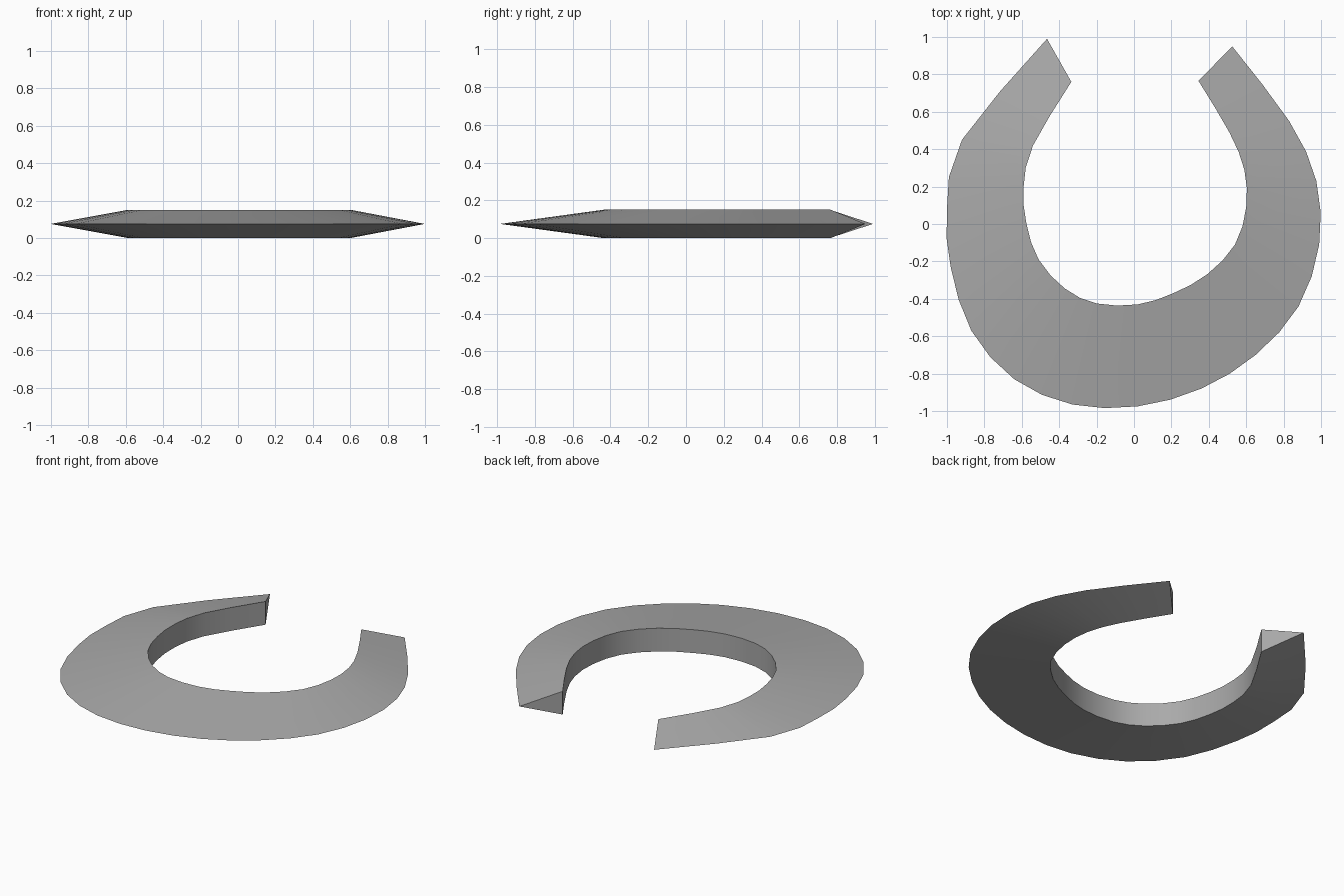
import bpy
import bmesh
from mathutils import Vector

HEIGHT = 0.15

cube = bpy.data.objects.get("Cube")
if cube:
    bpy.data.objects.remove(cube, do_unlink=True)

# Matching control points along the outer rim and the inner wall, left tip to right tip
OUTER = [(-.465, .99), (-.92, .45), (-1, .08), (-.98, -.23), (-.87, -.57),
         (-.64, -.83), (-.33, -.965), (.02, -.975), (.36, -.88), (.65, -.7),
         (.88, -.44), (.99, -.11), (.975, .23), (.83, .55), (.525, .95)]
INNER = [(-.335, .76), (-.54, .42), (-.59, .2), (-.575, 0), (-.51, -.19),
         (-.37, -.345), (-.2, -.425), (.02, -.43), (.21, -.37), (.39, -.27),
         (.54, -.11), (.6, .09), (.59, .29), (.51, .49), (.345, .765)]


def refine(points):
    """Add one smoothly interpolated point between each pair of controls."""
    pts = [Vector(p) for p in points]
    ext = [2 * pts[0] - pts[1]] + pts + [2 * pts[-1] - pts[-2]]
    result = []
    for a, b, c, d in zip(ext, ext[1:], ext[2:], ext[3:]):
        result += [b, (9 * (b + c) - a - d) / 16]
    return result + [pts[-1]]


def grey_material():
    mat = bpy.data.materials.new("plain_grey")
    colour = (0.4, 0.4, 0.4, 1)
    mat.use_nodes = True
    mat.diffuse_color = colour
    mat.node_tree.nodes["Principled BSDF"].inputs["Base Color"].default_value = colour
    return mat


# Triangular sections: a thin outer rim and a tall inner wall
bm = bmesh.new()
sections = []
for rim, wall in zip(refine(OUTER), refine(INNER)):
    corners = [(rim, HEIGHT / 2), (wall, HEIGHT), (wall, 0)]
    sections.append([bm.verts.new((p.x, p.y, z)) for p, z in corners])

# Skin between neighbouring sections
for here, there in zip(sections, sections[1:]):
    for i in range(3):
        j = (i + 1) % 3
        bm.faces.new((here[i], here[j], there[j], there[i]))

# End caps
bm.faces.new(sections[0])
bm.faces.new(sections[-1])
bmesh.ops.recalc_face_normals(bm, faces=bm.faces)

mesh = bpy.data.meshes.new("open_ring")
bm.to_mesh(mesh)
bm.free()
mesh.materials.append(grey_material())
ring = bpy.data.objects.new("open_ring", mesh)
bpy.context.collection.objects.link(ring)

# Smooth along the ring, crisp at the rim, wall edges and ends
bpy.ops.object.select_all(action='DESELECT')
ring.select_set(True)
bpy.context.view_layer.objects.active = ring
bpy.ops.object.shade_smooth_by_angle(angle=0.4)
